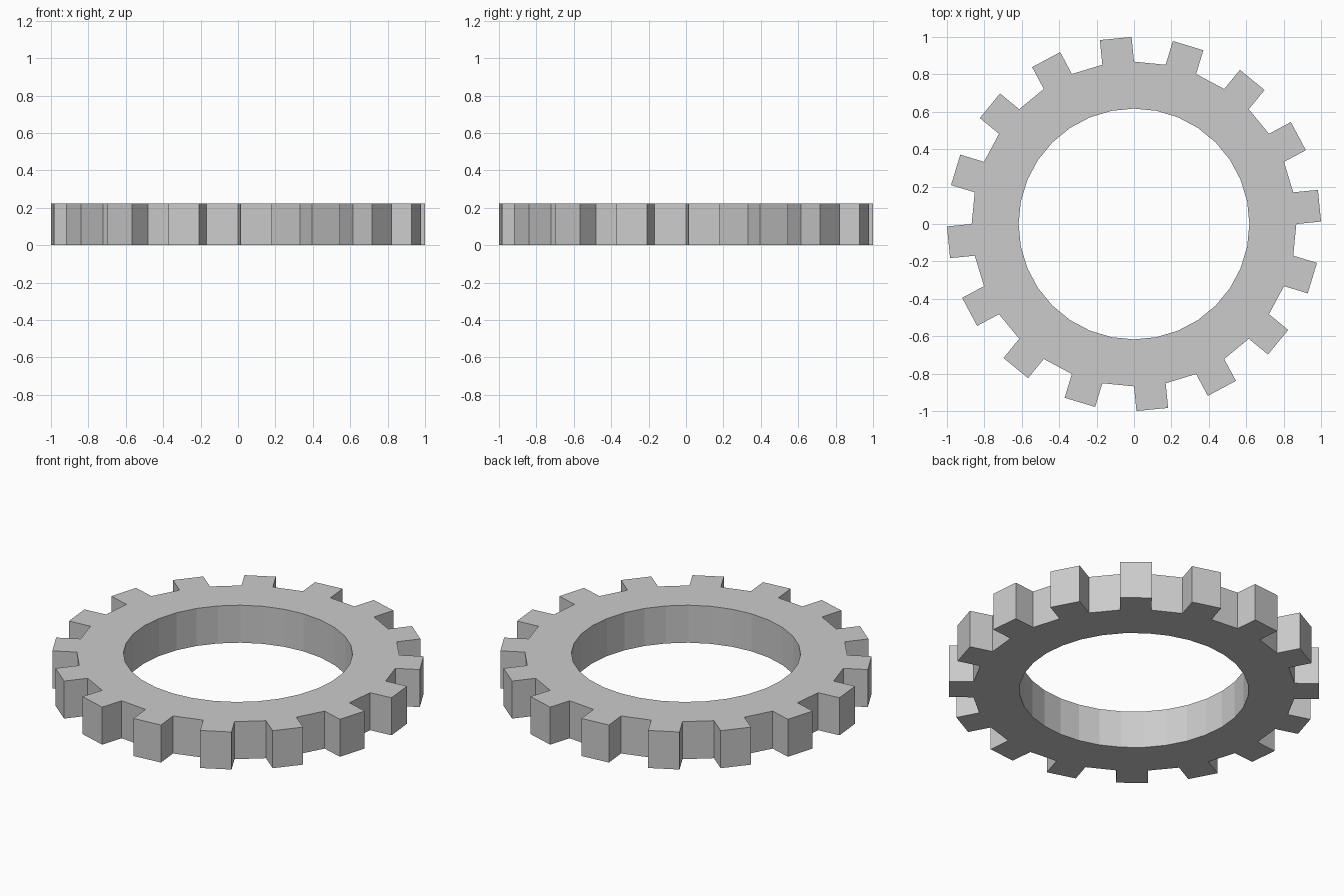
import bpy, bmesh
from math import cos, sin, pi
from mathutils import Vector

if "Cube" in bpy.data.objects:
    bpy.data.objects.remove(bpy.data.objects["Cube"])

SEGMENTS = 32
INNER_R, ROOT_R, TIP_APOTHEM, HEIGHT = 0.617, 0.868, 0.9965, 0.223

bm = bmesh.new()


def ring(radius):
    return [bm.verts.new((radius * cos(2 * pi * i / SEGMENTS),
                          radius * sin(2 * pi * i / SEGMENTS), 0))
            for i in range(SEGMENTS)]


# Flat annulus, with a straight-sided tooth on every second segment
inner, root = ring(INNER_R), ring(ROOT_R)
tooth_length = TIP_APOTHEM - ROOT_R * cos(pi / SEGMENTS)
for i in range(SEGMENTS):
    j = (i + 1) % SEGMENTS
    bm.faces.new((inner[i], root[i], root[j], inner[j]))
    if i % 2 == 0:
        a = 2 * pi * (i + 0.5) / SEGMENTS
        out = Vector((cos(a), sin(a), 0)) * tooth_length
        tip_a = bm.verts.new(root[i].co + out)
        tip_b = bm.verts.new(root[j].co + out)
        bm.faces.new((root[i], tip_a, tip_b, root[j]))

# Thicken into a solid gear
result = bmesh.ops.extrude_face_region(bm, geom=bm.faces[:], use_keep_orig=True)
top = [g for g in result["geom"] if isinstance(g, bmesh.types.BMVert)]
bmesh.ops.translate(bm, verts=top, vec=(0, 0, HEIGHT))
bmesh.ops.recalc_face_normals(bm, faces=bm.faces[:])

mesh = bpy.data.meshes.new("gear_ring")
bm.to_mesh(mesh)
bm.free()
bpy.context.collection.objects.link(bpy.data.objects.new("gear_ring", mesh))
